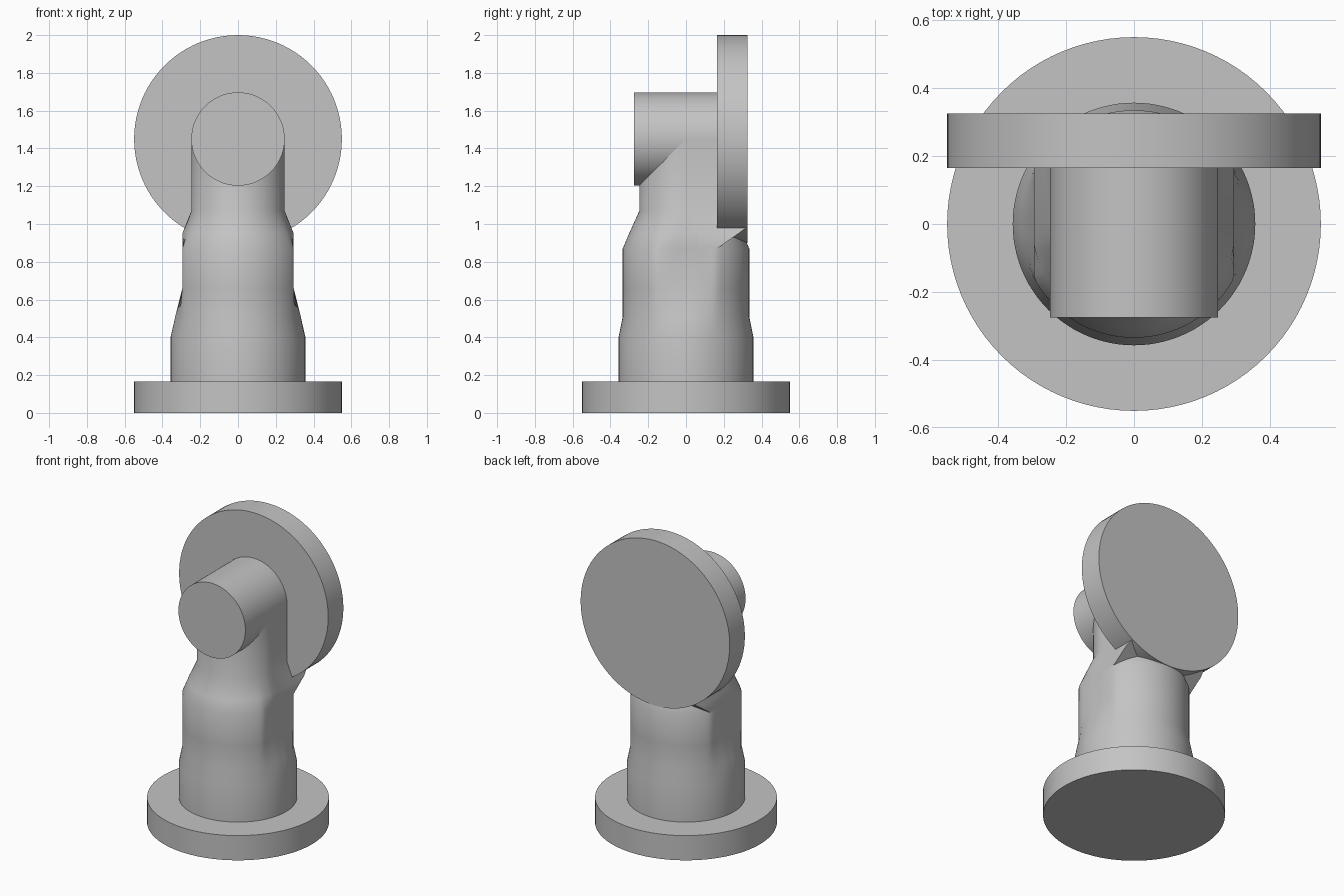
import bpy, bmesh, math

old = bpy.data.objects.get("Cube")
if old:
    bpy.data.objects.remove(old, do_unlink=True)

grey = bpy.data.materials.new("plain grey")
grey.use_nodes = True
COLOUR = (0.55, 0.55, 0.55, 1)
grey.diffuse_color = COLOUR
grey.node_tree.nodes["Principled BSDF"].inputs["Base Color"].default_value = COLOUR

SIDES = 96


def finish(obj, name):
    obj.name = name
    obj.data.materials.clear()
    obj.data.materials.append(grey)
    bpy.ops.object.select_all(action="DESELECT")
    obj.select_set(True)
    bpy.context.view_layer.objects.active = obj
    bpy.ops.object.shade_smooth_by_angle(angle=math.radians(35))


def disc(name, radius, depth, location, facing_back=False):
    turn = (math.pi / 2, 0, 0) if facing_back else (0, 0, 0)
    bpy.ops.mesh.primitive_cylinder_add(vertices=SIDES, radius=radius, depth=depth,
                                        location=location, rotation=turn)
    finish(bpy.context.object, name)


def from_bmesh(name, bm):
    bmesh.ops.recalc_face_normals(bm, faces=bm.faces)
    mesh = bpy.data.meshes.new(name)
    bm.to_mesh(mesh)
    bm.free()
    obj = bpy.data.objects.new(name, mesh)
    bpy.context.collection.objects.link(obj)
    finish(obj, name)


# Flanges and horizontal pipe
disc("base_flange", 0.55, 0.165, (0, 0, 0.0825))
disc("rear_flange", 0.55, 0.16, (0, 0.245, 1.45), True)
disc("horizontal_pipe", 0.247, 0.475, (0, -0.0375, 1.45), True)

# Column: stacked rings (height, radius, half width of the flattened sides)
rings = [(0.15, 0.357, 0.357), (0.4, 0.357, 0.357), (0.51, 0.335, 0.332),
         (0.66, 0.335, 0.295), (0.87, 0.335, 0.295), (0.95, 0.301, 0.295),
         (1.07, 0.247, 0.247), (1.45, 0.247, 0.247)]
bm = bmesh.new()
loops = []
for z, radius, half in rings:
    loop = []
    for i in range(SIDES):
        a = math.tau * i / SIDES
        x = max(-half, min(half, radius * math.cos(a)))
        loop.append(bm.verts.new((x, radius * math.sin(a), z)))
    loops.append(loop)
for low, high in zip(loops, loops[1:]):
    for i in range(SIDES):
        j = (i + 1) % SIDES
        bm.faces.new((low[i], low[j], high[j], high[i]))
bm.faces.new(loops[0])
bm.faces.new(loops[-1])
from_bmesh("column", bm)

# Rear saddle: side outline (half width, depth, height) mirrored across x
outline = [(0.295, 0, 0.87), (0.295, 0.165, 0.87), (0.295, 0.278, 0.95),
           (0.283, 0.32, 0.98), (0.247, 0.32, 1.07), (0.247, 0.32, 1.45),
           (0.247, 0, 1.45), (0.247, 0, 1.07), (0.295, 0, 0.95)]
panels = [(0, 1, 2, 8), (8, 2, 3, 4, 7), (7, 4, 5, 6)]
bm = bmesh.new()
left, right = [[bm.verts.new((s * x, y, z)) for x, y, z in outline] for s in (1, -1)]
for side in (left, right):
    for panel in panels:
        bm.faces.new([side[k] for k in panel])
for i in range(len(outline)):
    j = (i + 1) % len(outline)
    bm.faces.new((left[i], left[j], right[j], right[i]))
from_bmesh("rear_saddle", bm)
